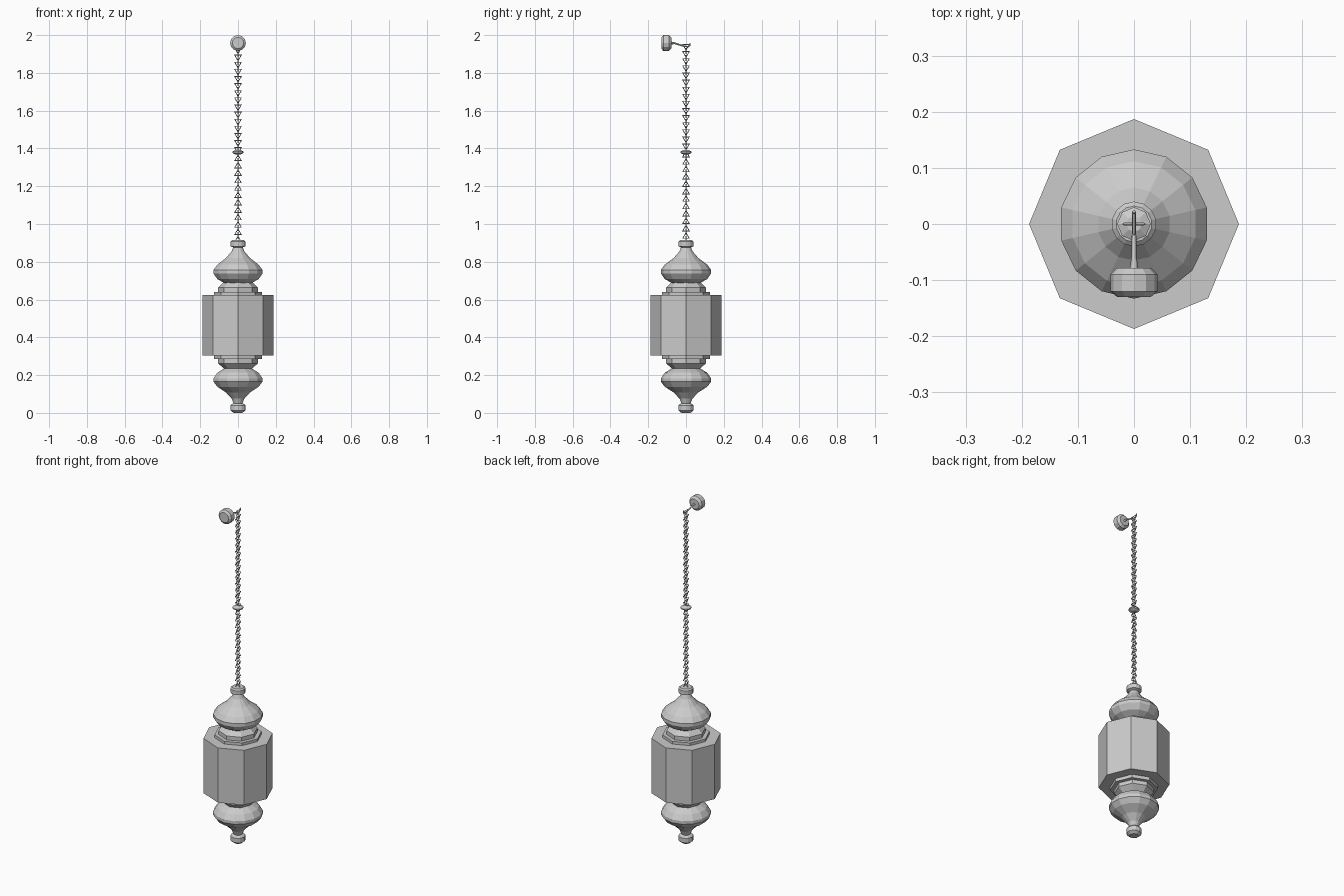
import bpy
import math
from mathutils import Vector, Matrix

cube = bpy.data.objects.get("Cube")
if cube:
    bpy.data.objects.remove(cube)

grey = bpy.data.materials.new("plain_grey")
grey.use_nodes = True
colour = (0.6, 0.6, 0.6, 1)
grey.diffuse_color = colour
grey.node_tree.nodes["Principled BSDF"].inputs["Base Color"].default_value = colour


def make_object(name, verts, faces):
    mesh = bpy.data.meshes.new(name)
    mesh.from_pydata(verts, [], faces)
    mesh.materials.append(grey)
    obj = bpy.data.objects.new(name, mesh)
    bpy.context.collection.objects.link(obj)
    return obj


def lathe(name, profile, sides, start=math.pi / 2):
    """Closed solid turned round z; profile is (radius, height) from bottom to top."""
    verts, faces = [], []
    for r, z in profile:
        for i in range(sides):
            a = start + math.tau * i / sides
            verts.append((r * math.cos(a), r * math.sin(a), z))
    for k in range(len(profile) - 1):
        for i in range(sides):
            j = (i + 1) % sides
            a, b = k * sides, (k + 1) * sides
            faces.append((a + i, a + j, b + j, b + i))
    faces.append(tuple(reversed(range(sides))))
    faces.append(tuple(range(len(verts) - sides, len(verts))))
    return make_object(name, verts, faces)


# Eight-sided lantern body and stepped collars
lathe("lantern_body", [(0.187, 0.303), (0.187, 0.625)], 8)
lathe("lower_collar", [(0.075, 0.235), (0.105, 0.262), (0.105, 0.284),
                       (0.127, 0.284), (0.127, 0.303)], 8)
lathe("upper_collar", [(0.127, 0.625), (0.127, 0.641), (0.105, 0.641),
                       (0.105, 0.664), (0.078, 0.69)], 8)

# Turned bulbs with end knobs
lathe("lower_bulb", [(0.03, 0.005), (0.04, 0.013), (0.04, 0.04), (0.033, 0.047),
                     (0.024, 0.05), (0.034, 0.075), (0.065, 0.108), (0.112, 0.138),
                     (0.133, 0.165), (0.133, 0.183), (0.112, 0.213), (0.075, 0.235)], 14)
lathe("upper_bulb", [(0.075, 0.688), (0.112, 0.708), (0.133, 0.738), (0.133, 0.757),
                     (0.112, 0.785), (0.065, 0.82), (0.035, 0.855), (0.026, 0.876),
                     (0.04, 0.882), (0.04, 0.907), (0.032, 0.914)], 14)
lathe("bottom_tip", [(0.024, 0.0), (0.03, 0.005)], 14)

# Bead joining the two lengths of chain
lathe("chain_bead", [(0.014, 1.368), (0.03, 1.376), (0.03, 1.383), (0.014, 1.391)], 8)


def chain(name, bottom, top, pairs, up):
    """Triangular wire links, each turned a quarter from the last."""
    verts, faces = [], []
    count = pairs * 2
    pitch = (top - bottom) / count
    for n in range(count):
        turn = Matrix.Rotation(math.pi / 2 * (n % 2), 3, 'Z')
        centre = Vector((0, 0, bottom + pitch * (n + 0.5)))
        base = len(verts)
        for i in range(3):
            a = math.tau * i / 3 + math.pi / 2
            out = Vector((math.cos(a), 0, math.sin(a) * up))
            mid = out * 0.02
            for k in range(4):
                b = math.tau * k / 4
                p = mid + out * 0.004 * math.cos(b) + Vector((0, 0.003 * math.sin(b), 0))
                verts.append(turn @ p + centre)
        for i in range(3):
            for k in range(4):
                a, b = base + i * 4, base + (i + 1) % 3 * 4
                l = (k + 1) % 4
                quad = (a + k, b + k, b + l, a + l)
                faces.append(quad if up < 0 else quad[::-1])
    make_object(name, verts, faces)


chain("lower_chain", 0.905, 1.375, 12, 1)
chain("upper_chain", 1.385, 1.95, 15, -1)

# Wall mount, turned to face along y
mount = lathe("wall_mount", [(0.03, -0.13), (0.042, -0.12), (0.042, -0.09), (0.03, -0.078)], 12)
mount.data.transform(Matrix.Translation((0, 0, 1.958)) @ Matrix.Rotation(-math.pi / 2, 4, 'X'))

# Bent hook holding the chain
curve = bpy.data.curves.new("hook", 'CURVE')
curve.dimensions = '3D'
curve.bevel_depth = 0.004
curve.bevel_resolution = 0
curve.use_fill_caps = True
path = [(-0.08, 1.958, 2), (-0.06, 1.957, 1.2), (-0.02, 1.944, 1),
        (0.01, 1.938, 1), (0.02, 1.945, 1), (0.022, 1.957, 0.8)]
spline = curve.splines.new('POLY')
spline.points.add(len(path) - 1)
for point, (y, z, radius) in zip(spline.points, path):
    point.co = (0, y, z, 1)
    point.radius = radius
curve.materials.append(grey)
hook = bpy.data.objects.new("hook", curve)
bpy.context.collection.objects.link(hook)
